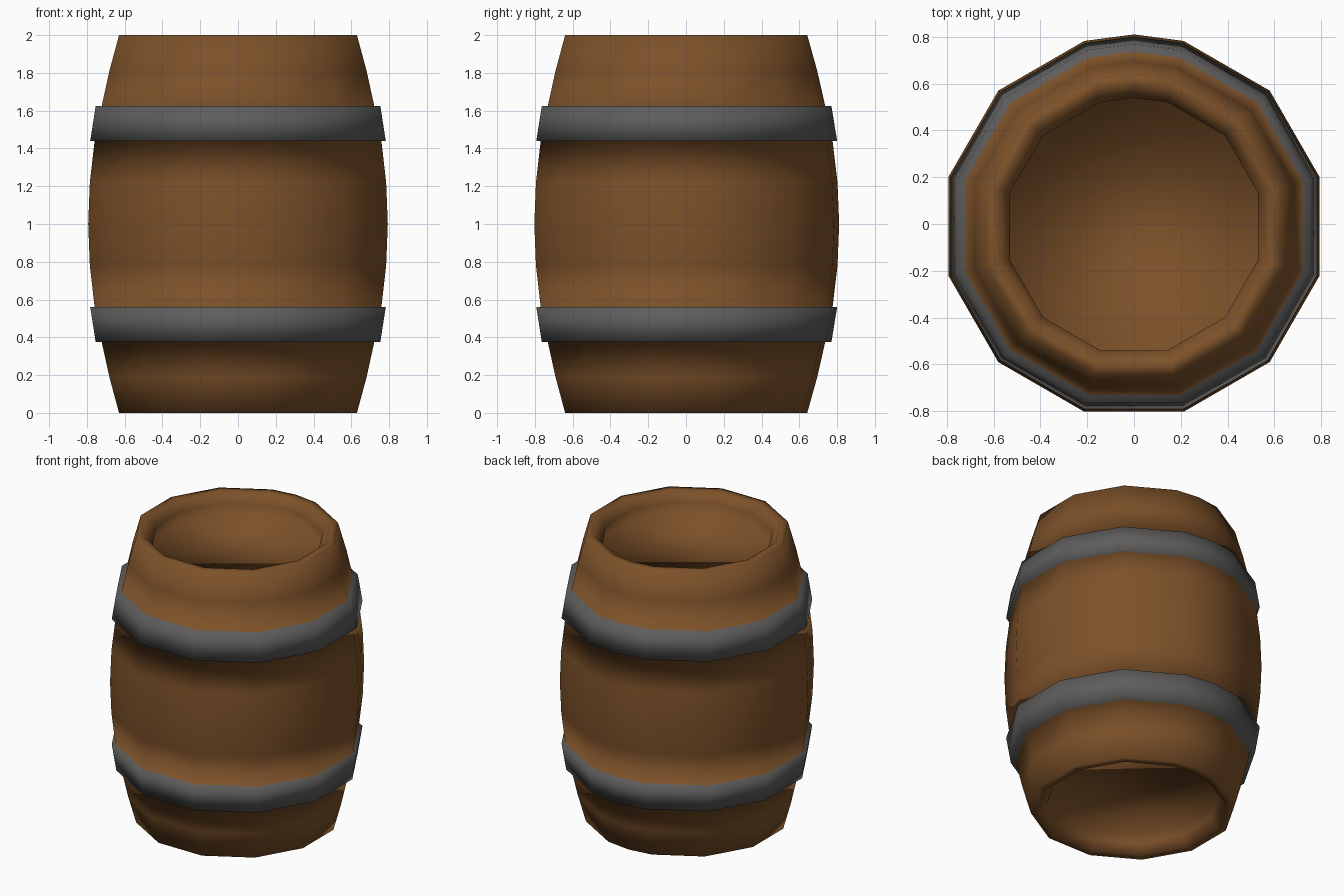
import bpy, bmesh, math

if "Cube" in bpy.data.objects:
    bpy.data.objects.remove(bpy.data.objects["Cube"])


def material(name, rgb):
    m = bpy.data.materials.new(name)
    m.diffuse_color = (*rgb, 1)
    m.use_nodes = True
    m.node_tree.nodes["Principled BSDF"].inputs["Base Color"].default_value = m.diffuse_color
    return m


wood = material("brown wood", (0.203, 0.083, 0.022))
iron = material("dark iron", (0.112, 0.109, 0.107))

# Twelve sides, plus one seam vertex at the back
angles = sorted([math.radians(15 + 30 * i) for i in range(12)] + [math.pi / 2])
CENTRE_Y = -0.01

# Half profile (radius, height, material of the strip that starts here)
half = [
    (0.55, 0.13, 0), (0.55, 0.065, 0),    # recessed head
    (0.60, 0.00, 0), (0.652, 0.00, 0),    # bevelled rim
    (0.705, 0.19, 0), (0.747, 0.375, 1),  # lower staves
    (0.780, 0.375, 1), (0.810, 0.56, 1),  # hoop
    (0.786, 0.56, 0), (0.812, 0.78, 0),   # belly
]
middle = [(0.821, 1.0, 0)]
# Mirror upward, shifting strip materials to match
top = []
for i in range(len(half) - 1, -1, -1):
    r, z, _ = half[i]
    top.append((r, 2 - z, half[i - 1][2] if i else 0))
profile = half + middle + top

bm = bmesh.new()
rings = [[bm.verts.new((r * math.cos(a), r * math.sin(a) + CENTRE_Y, z))
          for a in angles] for r, z, _ in profile]
n = len(angles)
for k in range(len(rings) - 1):
    for i in range(n):
        j = (i + 1) % n
        f = bm.faces.new((rings[k][i], rings[k][j], rings[k + 1][j], rings[k + 1][i]))
        f.material_index = profile[k][2]

# Closed barrel heads
bm.faces.new(list(reversed(rings[0])))
bm.faces.new(rings[-1])
bmesh.ops.recalc_face_normals(bm, faces=bm.faces)
for f in bm.faces:
    f.smooth = True

mesh = bpy.data.meshes.new("barrel")
bm.to_mesh(mesh)
bm.free()
mesh.materials.append(wood)
mesh.materials.append(iron)
barrel = bpy.data.objects.new("barrel", mesh)
bpy.context.collection.objects.link(barrel)
